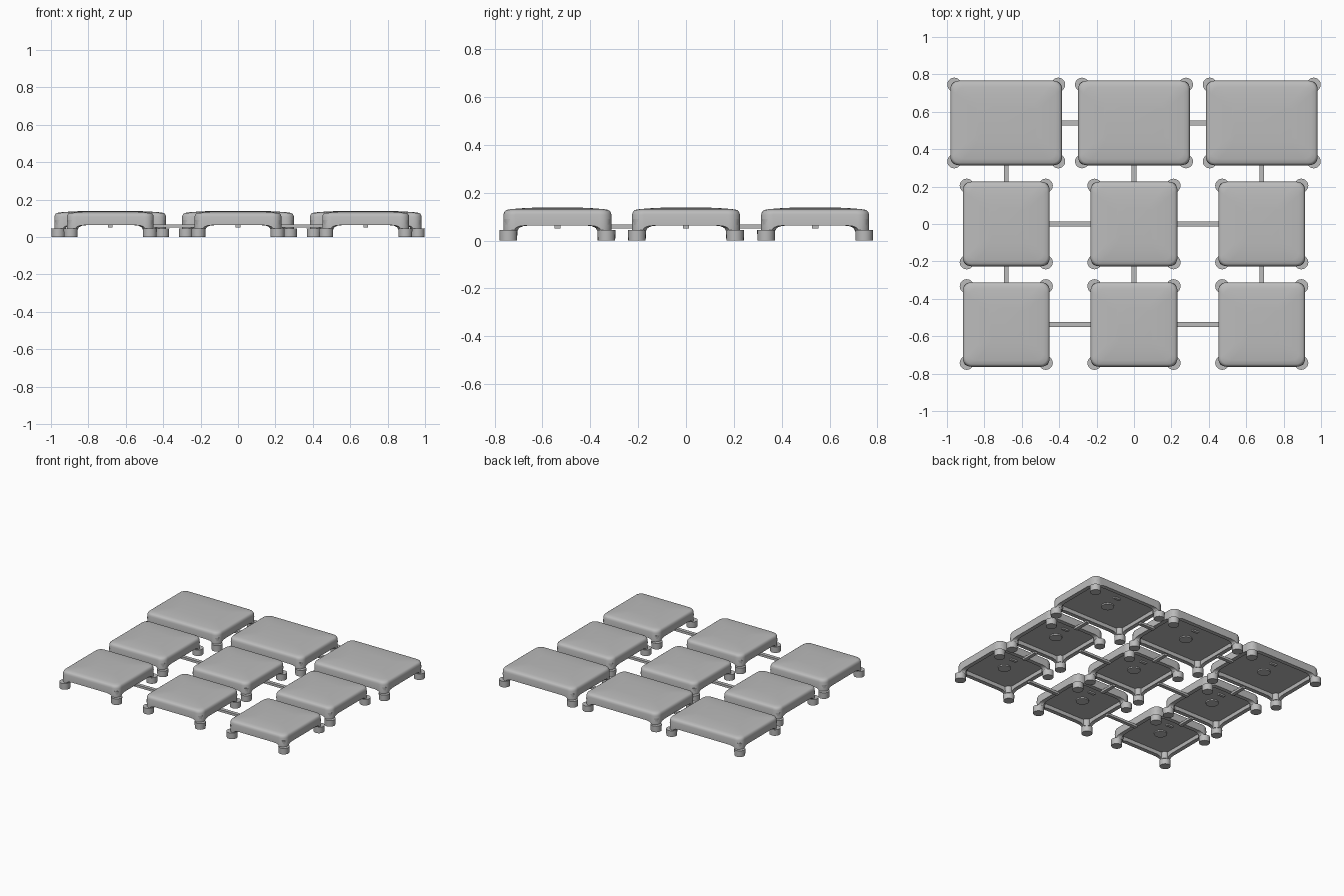
import bpy, bmesh, math
from mathutils import Matrix

if "Cube" in bpy.data.objects:
    bpy.data.objects.remove(bpy.data.objects["Cube"])

grey = bpy.data.materials.new("plain grey")
grey.use_nodes = True
grey.diffuse_color = (0.5, 0.5, 0.5, 1)
grey.node_tree.nodes["Principled BSDF"].inputs["Base Color"].default_value = (0.5, 0.5, 0.5, 1)

ARC = 6
FILLET = [0, 0.1, 0.25, 0.5, 1]
REACH = 0.045


def make_object(name, bm, location=(0, 0, 0)):
    bmesh.ops.recalc_face_normals(bm, faces=bm.faces)
    mesh = bpy.data.meshes.new(name)
    bm.to_mesh(mesh)
    bm.free()
    mesh.materials.append(grey)
    obj = bpy.data.objects.new(name, mesh)
    bpy.context.collection.objects.link(obj)
    obj.location = location
    bpy.ops.object.select_all(action="DESELECT")
    obj.select_set(True)
    bpy.context.view_layer.objects.active = obj
    bpy.ops.object.shade_smooth_by_angle(angle=math.radians(30))
    return obj


def outline(hx, hy, r):
    """Rounded rectangle; each point is (x, y, u), u = 0 at a corner, rising along the fillet."""
    pts = []
    for k in range(4):
        a0 = k * math.pi / 2
        sx, sy = [(1, 1), (-1, 1), (-1, -1), (1, -1)][k]
        cx, cy = sx * (hx - r), sy * (hy - r)
        before = (math.sin(a0), -math.cos(a0))
        after = (-math.cos(a0), -math.sin(a0))
        after = (-math.sin(a0 + math.pi / 2), math.cos(a0 + math.pi / 2))
        for u in reversed(FILLET[1:]):
            pts.append((cx + r * math.cos(a0) + before[0] * u * REACH,
                        cy + r * math.sin(a0) + before[1] * u * REACH, u))
        for i in range(ARC + 1):
            a = a0 + i / ARC * math.pi / 2
            pts.append((cx + r * math.cos(a), cy + r * math.sin(a), 0))
        a1 = a0 + math.pi / 2
        for u in FILLET[1:]:
            pts.append((cx + r * math.cos(a1) + after[0] * u * REACH,
                        cy + r * math.sin(a1) + after[1] * u * REACH, u))
    return pts


def rim_height(u):
    return 0.042 + 0.021 * math.sqrt(1 - (1 - u) ** 2)


def add_disc(bm, x, y, z0, z1, r0, r1, sides=20):
    bmesh.ops.create_cone(bm, cap_ends=True, segments=sides, radius1=r0, radius2=r1, depth=z1 - z0,
                          matrix=Matrix.Translation((x, y, (z0 + z1) / 2)))


def add_box(bm, centre, size):
    bmesh.ops.create_cube(bm, size=1, matrix=Matrix.Translation(centre) @ Matrix.Diagonal((*size, 1)))


def tile(hx, hy, location):
    # Hollow shell: underside, arched rim, wall and domed top
    bm = bmesh.new()
    rings = [(0.034, 0.088, 0.03), (0.03, None, 0.03), (0, None, 0.045), (0, 0.108, 0.045),
             (0.003, 0.118, 0.044), (0.007, 0.124, 0.042), (0.014, 0.1285, 0.038),
             (0.035, 0.132, 0.034), (0.08, 0.1355, 0.03), (0.13, 0.138, 0.025)]
    loops = []
    for inset, z, r in rings:
        loops.append([bm.verts.new((x, y, rim_height(u) if z is None else z))
                      for x, y, u in outline(hx - inset, hy - inset, r)])
    for a, b in zip(loops, loops[1:]):
        for i in range(len(a)):
            j = (i + 1) % len(a)
            bm.faces.new((a[i], a[j], b[j], b[i]))
    bm.faces.new(loops[0])
    bm.faces.new(loops[-1])
    make_object("tile_shell", bm, location)

    # Round feet with flared necks
    bm = bmesh.new()
    for sx in (-1, 1):
        for sy in (-1, 1):
            x, y = sx * (hx - 0.021), sy * (hy - 0.021)
            add_disc(bm, x, y, 0, 0.045, 0.0365, 0.0375)
            add_disc(bm, x - sx * 0.012, y - sy * 0.012, 0.04, 0.09, 0.026, 0.03)
    make_object("tile_feet", bm, location)

    # Underside boss and small tab
    bm = bmesh.new()
    add_disc(bm, 0, 0, 0.079, 0.092, 0.043, 0.043, 28)
    add_box(bm, (0.02, 0.12, 0.085), (0.05, 0.02, 0.014))
    make_object("underside_boss", bm, location)


COLUMNS = (-0.683, 0, 0.683)
ROWS = ((0.54, 0.299), (0, 0.2325), (-0.5375, 0.2325))
HY = 0.226

for y, hx in ROWS:
    for x in COLUMNS:
        tile(hx, HY, (x, y, 0))

# Connecting bars between neighbouring tiles
bars = bmesh.new()
for y, hx in ROWS:
    for x0, x1 in zip(COLUMNS, COLUMNS[1:]):
        add_box(bars, ((x0 + x1) / 2, y, 0.0585), (x1 - x0 - 2 * hx + 0.04, 0.026, 0.017))
for (y0, _), (y1, _) in zip(ROWS, ROWS[1:]):
    for x in COLUMNS:
        add_box(bars, (x, (y0 + y1) / 2, 0.0585), (0.026, y0 - y1 - 2 * HY + 0.04, 0.017))
make_object("connecting_bars", bars)
